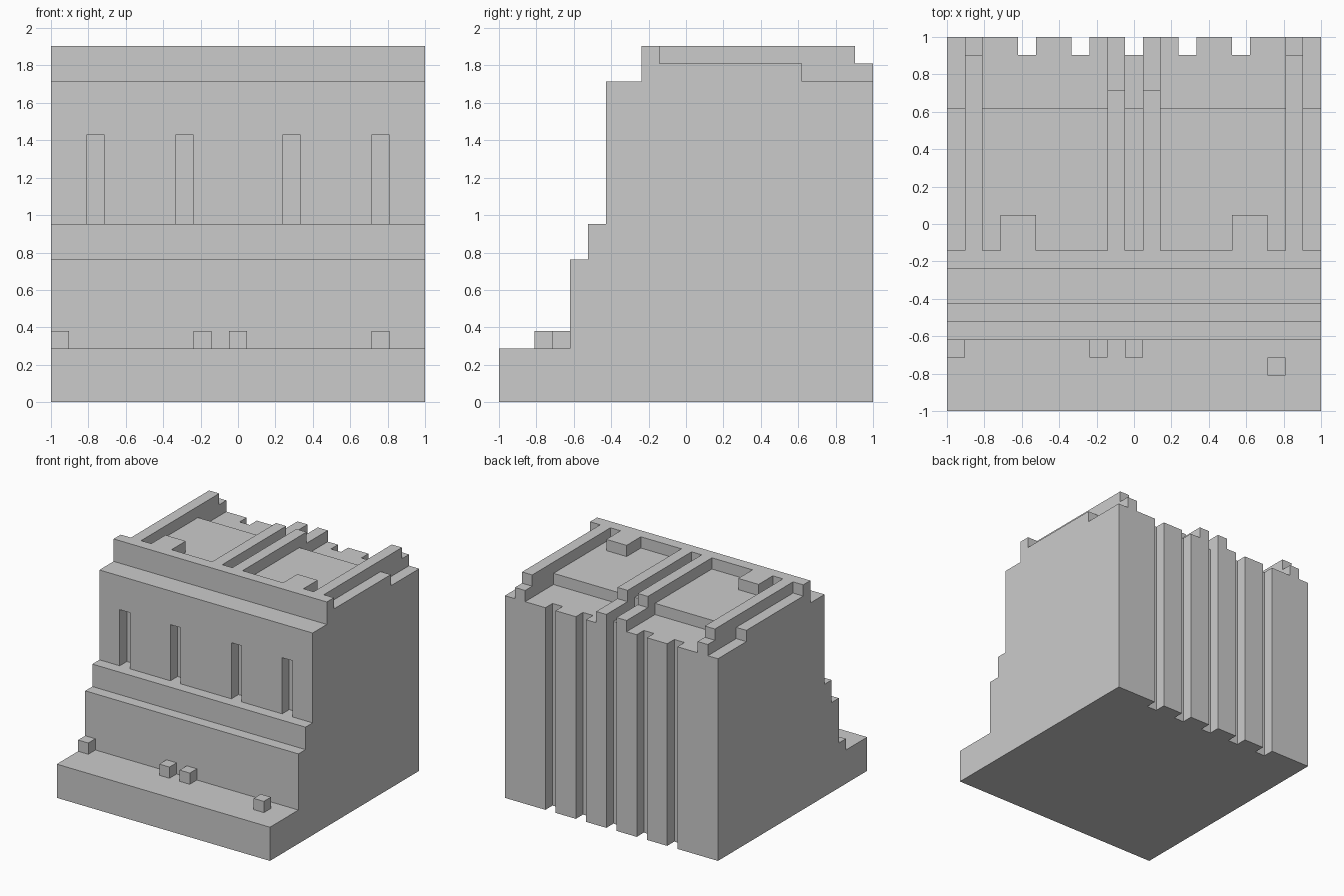
import bpy
import bmesh

# Everything sits on a grid of 21 cells across the longest side
CELLS = 21
U = 2 / CELLS

cube = bpy.data.objects.get("Cube")
if cube:
    bpy.data.objects.remove(cube, do_unlink=True)

stone = bpy.data.materials.new("light_grey")
stone.use_nodes = True
GREY = (0.6, 0.6, 0.6, 1)
stone.diffuse_color = GREY
stone.node_tree.nodes["Principled BSDF"].inputs["Base Color"].default_value = GREY


def finish(name, bm):
    """Scale grid cells to units, centre and make an object."""
    bmesh.ops.recalc_face_normals(bm, faces=bm.faces)
    for v in bm.verts:
        v.co.x = v.co.x * U - 1
        v.co.y = v.co.y * U - 1
        v.co.z *= U
    mesh = bpy.data.meshes.new(name)
    bm.to_mesh(mesh)
    bm.free()
    mesh.materials.append(stone)
    obj = bpy.data.objects.new(name, mesh)
    bpy.context.collection.objects.link(obj)
    return obj


def add_profile(bm, profile, x0, x1):
    """Extrude a (y, z) side profile from x0 to x1."""
    face = bm.faces.new([bm.verts.new((x0, y, z)) for y, z in profile])
    new = bmesh.ops.extrude_face_region(bm, geom=[face])["geom"]
    verts = [g for g in new if isinstance(g, bmesh.types.BMVert)]
    bmesh.ops.translate(bm, verts=verts, vec=(x1 - x0, 0, 0))


def extrusion(name, profile, x0, x1):
    bm = bmesh.new()
    add_profile(bm, profile, x0, x1)
    return finish(name, bm)


def rect(y0, y1, z0, z1):
    return [(y0, z0), (y1, z0), (y1, z1), (y0, z1)]


# Main body: stepped front, raised parapet, roof with a step down at the back
body = extrusion("stepped_body", [
    (0, 0), (0, 3), (4, 3), (4, 8), (5, 8), (5, 10), (6, 10), (6, 18), (8, 18),
    (8, 20), (9, 20), (9, 19), (17, 19), (17, 18), (21, 18), (21, 0)], 0, CELLS)

# Front window slots and full-height back grooves
bm = bmesh.new()
for x in (2, 7, 13, 18):
    add_profile(bm, rect(5.5, 7, 10, 15), x, x + 1)
for x in range(4, 17, 3):
    add_profile(bm, rect(20, 22, -1, 22), x, x + 1)
cutter = finish("slot_cutter", bm)
cutter.hide_render = True

cut = body.modifiers.new("slots", "BOOLEAN")
cut.operation = "DIFFERENCE"
cut.solver = "EXACT"
cut.object = cutter
bpy.context.view_layer.objects.active = body
bpy.ops.object.modifier_apply(modifier=cut.name)
bpy.data.objects.remove(cutter, do_unlink=True)

# Roof ridges: each follows the roof step and drops one cell near the back
ridges = (("right_outer_ridge", 1, 20), ("right_inner_ridge", 9, 18),
          ("left_inner_ridge", 11, 18), ("left_outer_ridge", 19, 20))
for name, x, drop in ridges:
    extrusion(name, [(9, 19), (17, 19), (17, 18), (21, 18), (21, 19),
                     (drop, 19), (drop, 20), (9, 20)], x, x + 1)

# Roof blocks behind the parapet
for name, x in (("right_roof_block", 3), ("left_roof_block", 16)):
    extrusion(name, rect(9, 11, 19, 20), x, x + 2)

# Small blocks on the front ledge
for i, (x, y) in enumerate(((0, 3), (8, 3), (10, 3), (18, 2)), 1):
    extrusion(f"ledge_block_{i}", rect(y, y + 1, 3, 4), x, x + 1)
